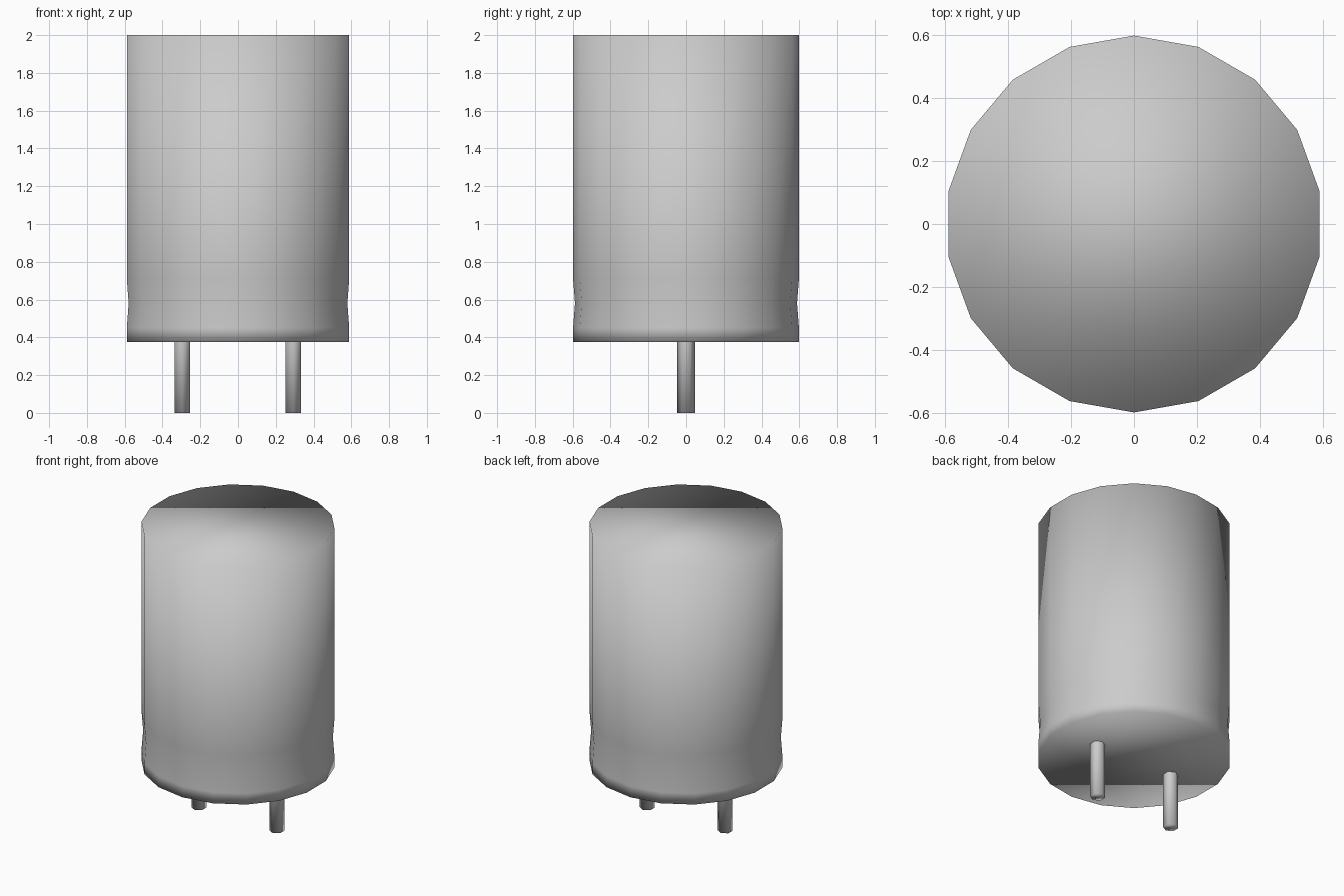
import bpy, bmesh, math

if "Cube" in bpy.data.objects:
    bpy.data.objects.remove(bpy.data.objects["Cube"])


def lathe(name, profile, sides, x=0.0, cap_top=True):
    """Smooth turned solid from (radius, z) rings, with a corner facing +y."""
    bm = bmesh.new()
    rings = []
    for r, z in profile:
        ring = []
        for i in range(sides):
            a = math.pi / 2 + 2 * math.pi * i / sides
            ring.append(bm.verts.new((x + r * math.cos(a), r * math.sin(a), z)))
        rings.append(ring)
    for low, high in zip(rings, rings[1:]):
        for i in range(sides):
            j = (i + 1) % sides
            bm.faces.new((low[i], low[j], high[j], high[i]))
    bm.faces.new(rings[0][::-1])
    if cap_top:
        bm.faces.new(rings[-1])
    for f in bm.faces:
        f.smooth = True
    mesh = bpy.data.meshes.new(name)
    bm.to_mesh(mesh)
    bm.free()
    obj = bpy.data.objects.new(name, mesh)
    bpy.context.collection.objects.link(obj)
    return obj


# Can with a shallow crimp groove near the base
lathe("capacitor_can",
      [(0.598, 0.375), (0.598, 0.45), (0.588, 0.58), (0.598, 0.71), (0.598, 2.0)], 18)

# Two hexagonal leads, open where they meet the can
for side, x in (("left", -0.295), ("right", 0.293)):
    lathe(side + "_lead", [(0.047, 0.0), (0.047, 0.375)], 6, x, cap_top=False)
